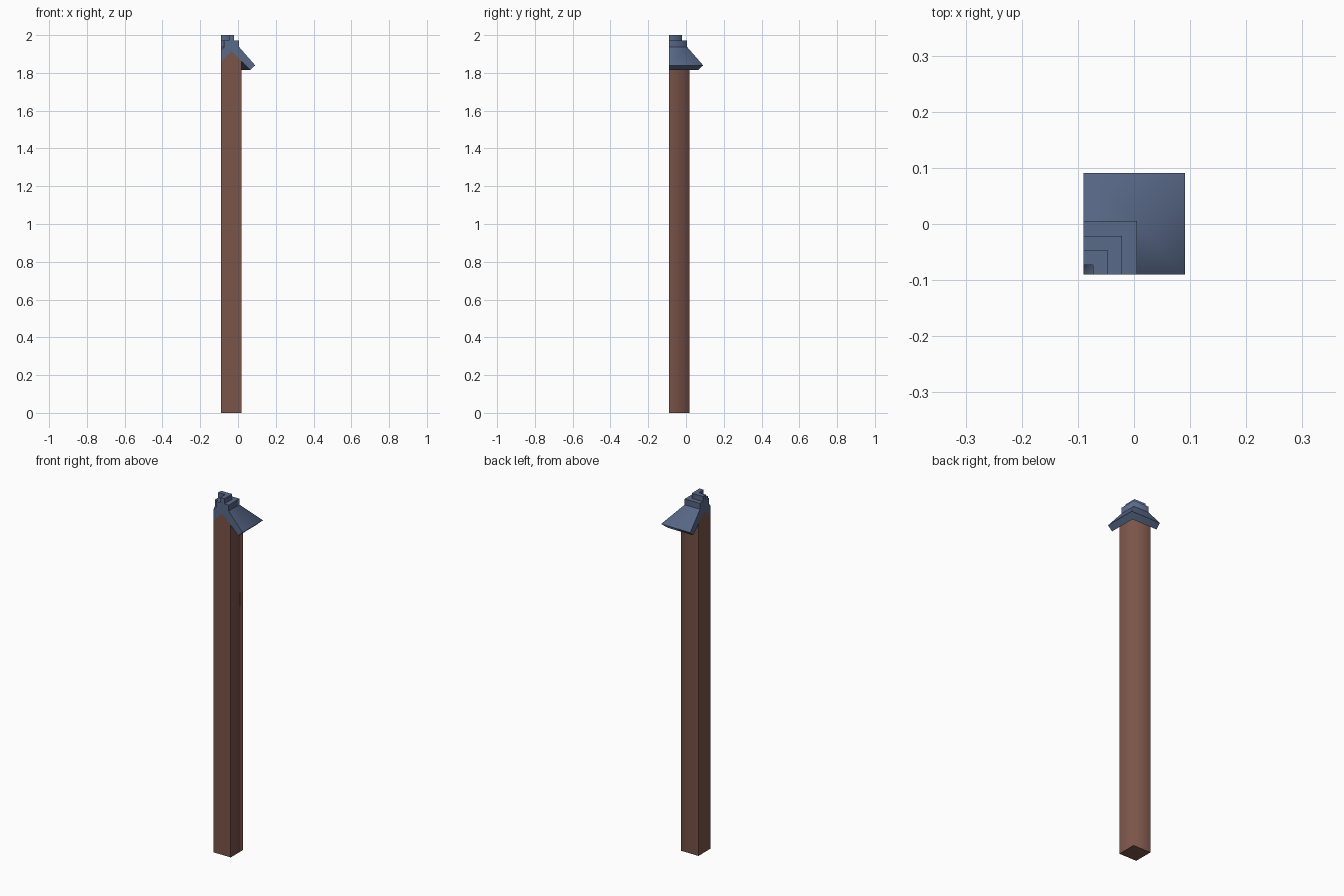
import bpy, bmesh

if "Cube" in bpy.data.objects:
    bpy.data.objects.remove(bpy.data.objects["Cube"])

CUT = -0.09    # both wings of the corner are cut off at x = CUT and y = CUT


def material(name, rgb):
    m = bpy.data.materials.new(name)
    m.diffuse_color = (*rgb, 1)
    m.use_nodes = True
    m.node_tree.nodes["Principled BSDF"].inputs["Base Color"].default_value = m.diffuse_color
    return m


def corner_sweep(name, profile, mat):
    """Sweep a closed (offset, z) profile around a mitred 90 degree corner."""
    bm = bmesh.new()
    cache = {}

    def vert(x, y, z):
        key = (round(x, 5), round(y, 5), round(z, 5))
        if key not in cache:
            cache[key] = bm.verts.new(key)
        return cache[key]

    def face(points, smooth):
        vs = list(dict.fromkeys(vert(*p) for p in points))
        if len(vs) > 2:
            bm.faces.new(vs).smooth = smooth

    # sides of the two wings, meeting on the x = y mitre
    n = len(profile)
    for i in range(n):
        (a, za), (b, zb) = profile[i], profile[(i + 1) % n]
        if a == CUT and b == CUT:
            continue
        face([(a, CUT, za), (a, a, za), (b, b, zb), (b, CUT, zb)], True)
        face([(CUT, a, za), (CUT, b, zb), (b, b, zb), (a, a, za)], True)
    # flat cut ends
    face([(t, CUT, z) for t, z in profile], False)
    face([(CUT, t, z) for t, z in reversed(profile)], False)
    bmesh.ops.recalc_face_normals(bm, faces=bm.faces)
    # only the mitre is shaded soft, all other edges stay sharp
    for e in bm.edges:
        e.smooth = all(abs(v.co.x - v.co.y) < 1e-4 for v in e.verts)
    me = bpy.data.meshes.new(name)
    bm.to_mesh(me)
    bm.free()
    me.materials.append(mat)
    ob = bpy.data.objects.new(name, me)
    bpy.context.collection.objects.link(ob)
    return ob


brown = material("brown wall", (0.195, 0.089, 0.067))
blue = material("slate blue roof", (0.100, 0.143, 0.250))

# tall corner wall with a gabled top
corner_sweep("corner_wall", [
    (CUT, 0), (0.018, 0), (0.018, 1.863), (-0.034, 1.914), (CUT, 1.859)], brown)

# sloping roof with overhanging eave and stepped ridge cap
corner_sweep("roof_and_ridge", [
    (CUT, 1.859), (-0.034, 1.914), (0.065, 1.815), (0.091, 1.84),
    (0.005, 1.938), (0.005, 1.971), (-0.021, 1.971), (-0.021, 2.0),
    (-0.047, 2.0), (-0.047, 1.971), (-0.073, 1.971), (-0.073, 1.938),
    (CUT, 1.919)], blue)
